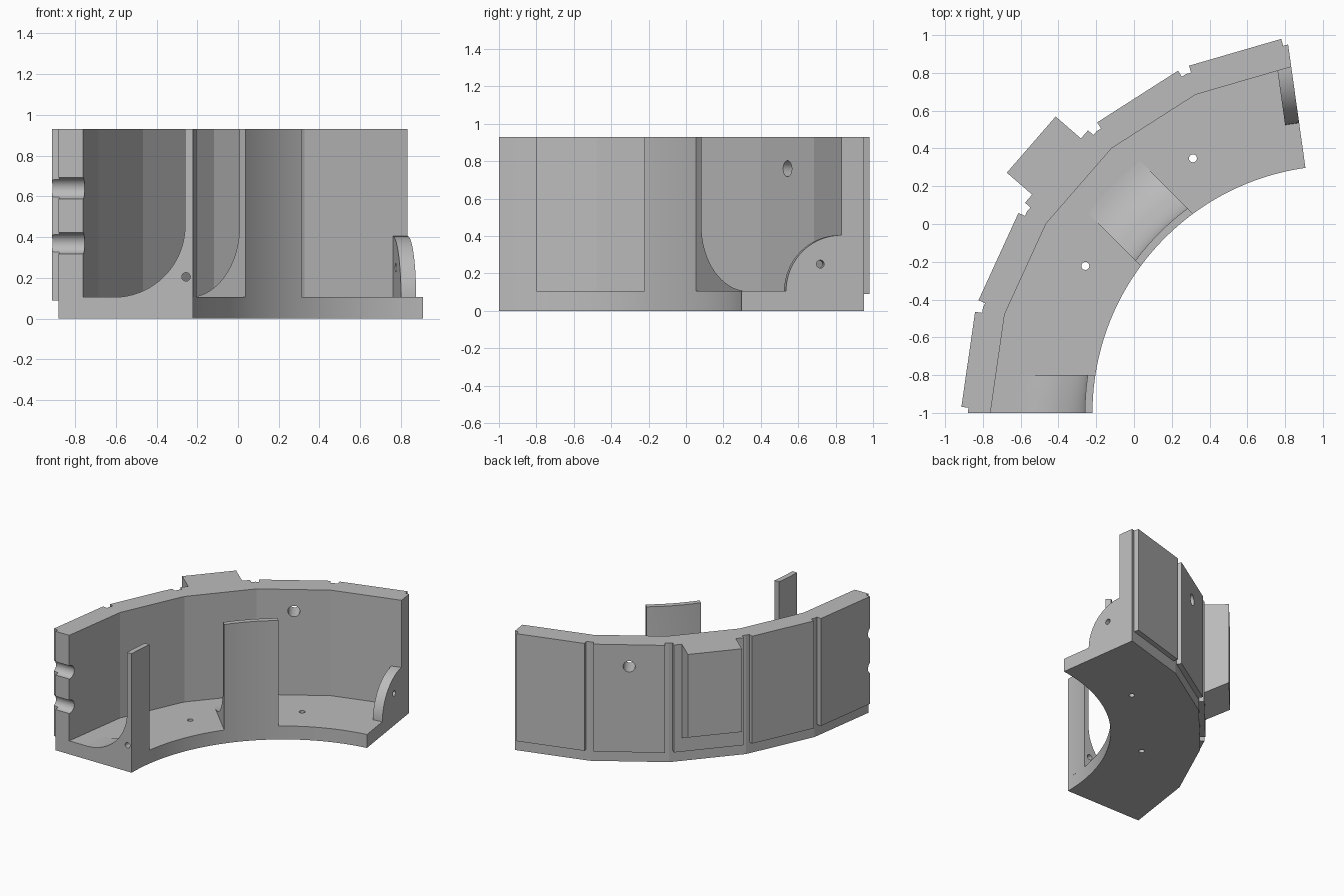
import bpy, bmesh, math
from math import radians, sin, cos, pi
from mathutils import Matrix, Vector

if "Cube" in bpy.data.objects:
    bpy.data.objects.remove(bpy.data.objects["Cube"])

# Ring sector: centre, sweep and main sizes
CENTRE = Vector((1.09, -1.0, 0))
SWEEP, SIDES = 82.0, 5
STEP = SWEEP / SIDES
R_IN, R_WALL, R_OUT = 1.31, 1.85, 1.97
FLOOR, TOP = 0.105, 0.93
APOTHEM = R_OUT * cos(radians(STEP / 2))
UPRIGHT = Matrix.Rotation(pi / 2, 4, 'X')   # profile (x, z) extruded along y

grey = bpy.data.materials.new("plain grey")
grey.use_nodes = True
grey.diffuse_color = (0.5, 0.5, 0.5, 1)
grey.node_tree.nodes["Principled BSDF"].inputs["Base Color"].default_value = (0.5, 0.5, 0.5, 1)
parts = []


def frame(deg):
    """Local x points outward from the centre at this sweep angle."""
    return Matrix.Translation(CENTRE) @ Matrix.Rotation(pi - radians(deg), 4, 'Z')


def ring(radius, count):
    return [frame(SWEEP * i / count) @ Vector((radius, 0, 0)) for i in range(count + 1)]


def finish(name, bm, matrix, part=True):
    bmesh.ops.recalc_face_normals(bm, faces=bm.faces)
    bm.transform(matrix)
    mesh = bpy.data.meshes.new(name)
    bm.to_mesh(mesh)
    bm.free()
    mesh.materials.append(grey)
    obj = bpy.data.objects.new(name, mesh)
    bpy.context.collection.objects.link(obj)
    if part:
        parts.append(obj)
    else:
        obj.hide_render = True
    return obj


def prism(name, points, low, high, matrix=Matrix()):
    bm = bmesh.new()
    face = bm.faces.new([bm.verts.new((p[0], p[1], low)) for p in points])
    new = bmesh.ops.extrude_face_region(bm, geom=[face])["geom"]
    bmesh.ops.translate(bm, vec=(0, 0, high - low),
                        verts=[v for v in new if isinstance(v, bmesh.types.BMVert)])
    return finish(name, bm, matrix)


def pillar(name, deg, side_a, side_b):
    """Thin curved upright with a round fillet to the floor, cut by parallel planes."""
    fillet, back = 0.35, R_IN + 0.04
    arc = [(back + fillet * (1 - cos(a)), FLOOR + fillet * (1 - sin(a)))
           for a in [pi / 2 * i / 18 for i in range(19)]]
    profile = [(R_IN, FLOOR), (R_IN, TOP), (back, TOP)] + arc
    bm = bmesh.new()
    start = Matrix.Rotation(radians(-12), 4, 'Z')
    face = bm.faces.new([bm.verts.new(start @ Vector((x, 0, z))) for x, z in profile])
    bmesh.ops.spin(bm, geom=[face], axis=(0, 0, 1), cent=(0, 0, 0),
                   angle=radians(24), steps=12, use_duplicate=False)
    for y, sign in ((side_a, -1), (side_b, 1)):
        cut = bmesh.ops.bisect_plane(bm, geom=bm.verts[:] + bm.edges[:] + bm.faces[:],
                                     plane_co=(0, y, 0), plane_no=(0, sign, 0), clear_outer=True)
        edges = [e for e in cut["geom_cut"] if isinstance(e, bmesh.types.BMEdge)]
        bmesh.ops.contextual_create(bm, geom=edges)
    return finish(name, bm, frame(deg))


def drill(targets, radius, position, axis, length, matrix):
    """Cut a round hole along a local axis."""
    bm = bmesh.new()
    bmesh.ops.create_cone(bm, cap_ends=True, segments=40, radius1=radius,
                          radius2=radius, depth=length)
    turn = Vector((0, 0, 1)).rotation_difference(Vector(axis)).to_matrix().to_4x4()
    cutter = finish("hole_cutter", bm, matrix @ Matrix.Translation(position) @ turn, False)
    for obj in targets:
        mod = obj.modifiers.new("hole", 'BOOLEAN')
        mod.operation, mod.solver, mod.object = 'DIFFERENCE', 'EXACT', cutter
        bpy.context.view_layer.objects.active = obj
        bpy.ops.object.modifier_apply(modifier=mod.name)
    bpy.data.objects.remove(cutter)


# Floor with curved inner edge and faceted wall
floor = prism("floor", ring(R_IN, 60) + ring(R_OUT, SIDES)[::-1], 0, FLOOR)
wall = prism("wall", ring(R_WALL, SIDES) + ring(R_OUT, SIDES)[::-1], FLOOR, TOP)

# Outer panels, with grooves left between them
half = R_OUT * sin(radians(STEP / 2)) - 0.027
panels = []
for i in range(SIDES):
    outline = [(APOTHEM, -half), (APOTHEM + 0.038, -half), (APOTHEM + 0.038, half), (APOTHEM, half)]
    panels.append(prism(f"outer_panel_{i + 1}", outline, 0.09, TOP, frame(STEP * (i + 0.5))))

# Raised block on the middle panel, with a sloped underside
prism("raised_block", [(APOTHEM, TOP), (2.165, TOP), (2.165, 0.28), (APOTHEM, 0.18)],
      -0.197, 0.197, frame(SWEEP / 2) @ UPRIGHT)

# Inner pillars
end_pillar = pillar("end_pillar", 0, -0.2, 0)
pillar("middle_pillar", 45, -0.195, 0.195)

# Quarter-round ear on the far end
arc = [(R_WALL - 0.3 * cos(a), FLOOR + 0.3 * sin(a)) for a in [pi / 2 * i / 24 for i in range(25)]]
ear = prism("end_ear", arc + [(R_WALL, FLOOR)], -0.075, 0, frame(SWEEP) @ UPRIGHT)

# Holes and end notches
for deg in (30, 60):
    drill([floor], 0.021, (1.556, 0, 0.05), (0, 0, 1), 0.4, frame(deg))
drill([wall, panels[3]], 0.043, (1.9, 0, 0.76), (1, 0, 0), 0.5, frame(STEP * 3.5))
drill([end_pillar], 0.021, (1.345, -0.1, 0.205), (0, 1, 0), 0.5, frame(0))
drill([ear], 0.021, (1.735, 0.04, 0.25), (0, 1, 0), 0.3, frame(SWEEP))
for z in (0.37, 0.64):
    drill([wall, panels[0]], 0.052, (1.9, 0, z), (1, 0, 0), 0.6, frame(0))

# Smooth the round surfaces, keep the facets flat
bpy.ops.object.select_all(action='DESELECT')
for obj in parts:
    obj.select_set(True)
bpy.context.view_layer.objects.active = floor
bpy.ops.object.shade_smooth_by_angle(angle=radians(13))
